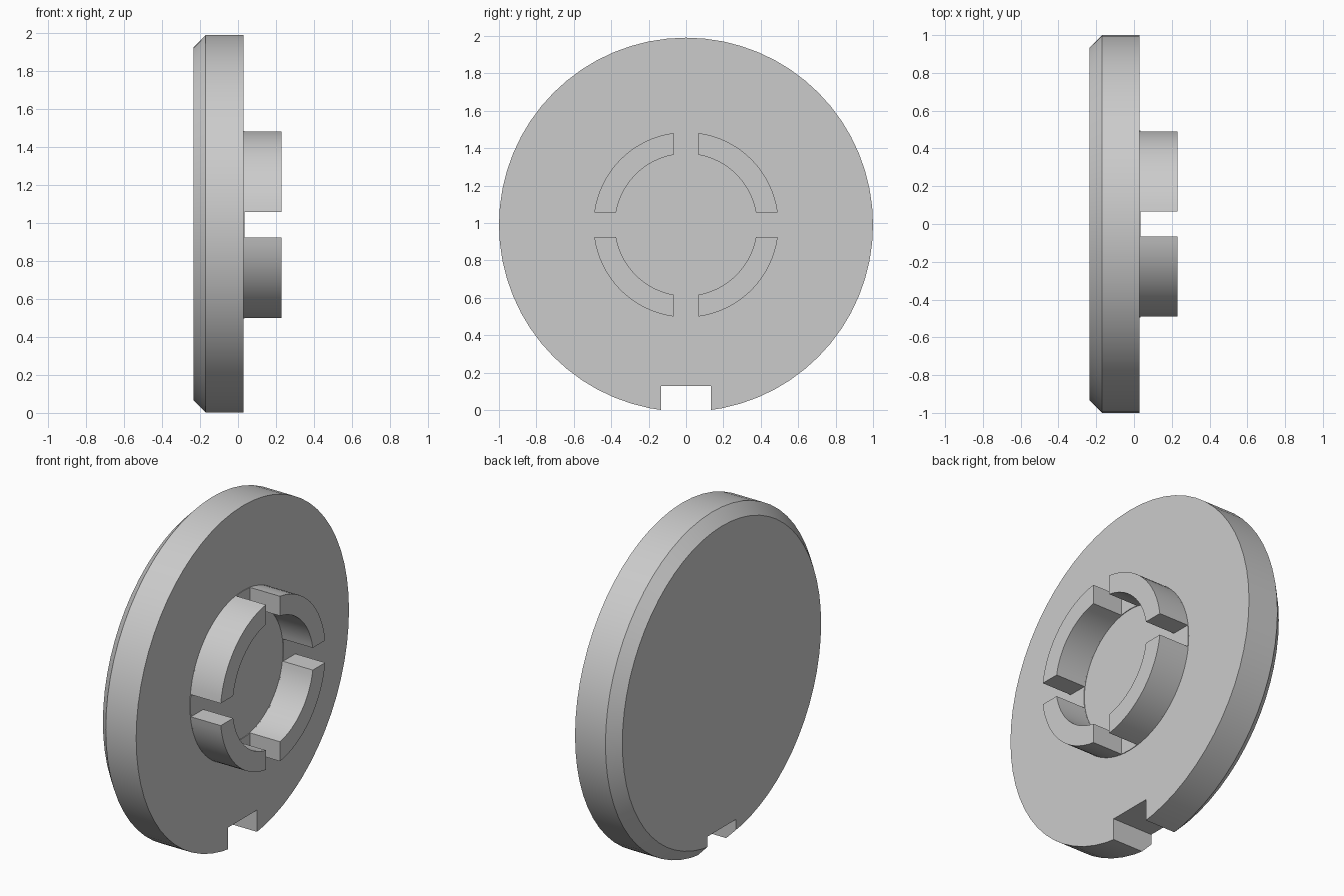
import bpy, bmesh
from math import sin, cos, asin, pi

if "Cube" in bpy.data.objects:
    bpy.data.objects.remove(bpy.data.objects["Cube"])

CZ = 0.991           # height of the disc axis
SEG = 64
BACK, CHAMFER, FACE, TIP = -0.235, -0.17, 0.03, 0.23
R_OUT, R_IN, SLOT = 0.495, 0.38, 0.066


def finish(bm, name):
    bmesh.ops.recalc_face_normals(bm, faces=bm.faces)
    mesh = bpy.data.meshes.new(name)
    bm.to_mesh(mesh)
    bm.free()
    obj = bpy.data.objects.new(name, mesh)
    bpy.context.collection.objects.link(obj)
    return obj


def smooth(obj):
    bpy.ops.object.select_all(action='DESELECT')
    obj.select_set(True)
    bpy.context.view_layer.objects.active = obj
    bpy.ops.object.shade_smooth_by_angle(angle=0.5)


def loop(bm, x, r):
    return [bm.verts.new((x, r * sin(2 * pi * i / SEG), CZ + r * cos(2 * pi * i / SEG)))
            for i in range(SEG)]


def bridge(bm, a, b):
    for i in range(len(a)):
        j = (i + 1) % len(a)
        bm.faces.new((a[i], a[j], b[j], b[i]))


# chamfered disc
bm = bmesh.new()
loops = [loop(bm, x, r) for x, r in ((BACK, 0.934), (CHAMFER, 1.0), (FACE, 1.0))]
for a, b in zip(loops, loops[1:]):
    bridge(bm, a, b)
bm.faces.new(loops[0])
bm.faces.new(loops[-1])
disc = finish(bm, "disc")

# square notch through the bottom rim
bpy.ops.mesh.primitive_cube_add(size=1, location=(-0.1, 0, 0.03))
cutter = bpy.context.object
cutter.name = "notch_cutter"
cutter.scale = (1, 0.27, 0.2)
cutter.hide_render = True
mod = disc.modifiers.new("notch", 'BOOLEAN')
mod.operation = 'DIFFERENCE'
mod.solver = 'EXACT'
mod.object = cutter
bpy.context.view_layer.objects.active = disc
bpy.ops.object.modifier_apply(modifier="notch")
bpy.data.objects.remove(cutter)
smooth(disc)

# low ring under the four lugs
bm = bmesh.new()
ring = [loop(bm, x, r) for x, r in ((FACE - 0.01, R_OUT), (FACE + 0.004, R_OUT),
                                    (FACE + 0.004, R_IN), (FACE - 0.01, R_IN))]
for k in range(4):
    bridge(bm, ring[k], ring[(k + 1) % 4])
smooth(finish(bm, "lug_base_ring"))


# four curved lugs separated by parallel-sided slots
def lug(name, turn, steps=16):
    bm = bmesh.new()
    sections = []
    for i in range(steps + 1):
        section = []
        for x, r in ((FACE, R_OUT), (TIP, R_OUT), (TIP, R_IN), (FACE, R_IN)):
            start = asin(SLOT / r)
            a = turn + start + (pi / 2 - 2 * start) * i / steps
            section.append(bm.verts.new((x, r * cos(a), CZ + r * sin(a))))
        sections.append(section)
    for a, b in zip(sections, sections[1:]):
        bridge(bm, a, b)
    bm.faces.new(sections[0])
    bm.faces.new(sections[-1])
    smooth(finish(bm, name))


for q in range(4):
    lug(f"lug_{q + 1}", q * pi / 2)
